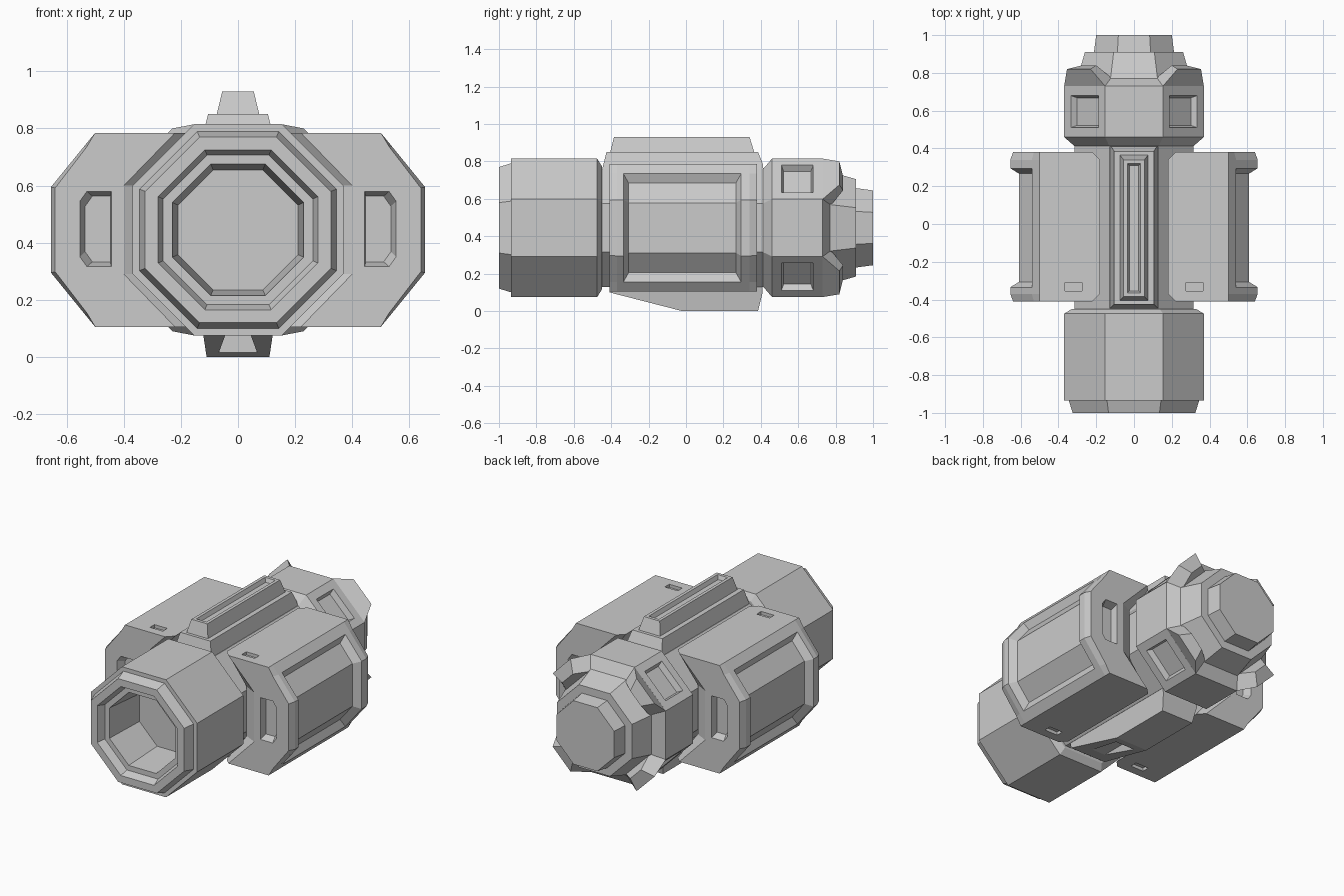
import bpy
import bmesh
import math

cube = bpy.data.objects.get("Cube")
if cube:
    bpy.data.objects.remove(cube, do_unlink=True)

grey = bpy.data.materials.new("plain_grey")
grey.use_nodes = True
GREY = (0.6, 0.6, 0.6, 1)
grey.diffuse_color = GREY
grey.node_tree.nodes["Principled BSDF"].inputs["Base Color"].default_value = GREY

AXIS_Z = 0.445


def loft(sections):
    """Skin a row of matching point loops and cap both ends."""
    bm = bmesh.new()
    loops = [[bm.verts.new(p) for p in s] for s in sections]
    n = len(loops[0])
    for a, b in zip(loops, loops[1:]):
        for j in range(n):
            k = (j + 1) % n
            bm.faces.new((a[j], a[k], b[k], b[j]))
    bm.faces.new(loops[0])
    bm.faces.new(loops[-1])
    bmesh.ops.recalc_face_normals(bm, faces=bm.faces)
    return bm


def finish(name, bm):
    mesh = bpy.data.meshes.new(name)
    bmesh.ops.recalc_face_normals(bm, faces=bm.faces)
    bm.to_mesh(mesh)
    bm.free()
    mesh.materials.append(grey)
    obj = bpy.data.objects.new(name, mesh)
    bpy.context.collection.objects.link(obj)
    return obj


def octagon(y, apothem):
    r = apothem / math.cos(math.pi / 8)
    angles = [math.pi / 8 + i * math.pi / 4 for i in range(8)]
    return [(r * math.cos(a), y, AXIS_Z + r * math.sin(a)) for a in angles]


def tube(rings):
    return loft([octagon(y, r) for y, r in rings])


def rect(z, half_x, y0, y1):
    return [(-half_x, y0, z), (half_x, y0, z), (half_x, y1, z), (-half_x, y1, z)]


def sink(bm, faces, margin, wall, depth):
    """Recess faces one by one, leaving a margin and sloped walls."""
    for thickness, drop in ((margin, 0), (wall, -depth)):
        bmesh.ops.inset_individual(bm, faces=faces, thickness=thickness,
                                   depth=drop, use_even_offset=True)


def cut(obj, cutters):
    """Subtract the cutters, bake the result and discard them."""
    for c in cutters:
        c.hide_render = True
        mod = obj.modifiers.new("cut", 'BOOLEAN')
        mod.operation = 'DIFFERENCE'
        mod.solver = 'EXACT'
        mod.object = c
    deps = bpy.context.evaluated_depsgraph_get()
    baked = bpy.data.meshes.new_from_object(obj.evaluated_get(deps))
    obj.modifiers.clear()
    obj.data = baked
    for c in cutters:
        bpy.data.objects.remove(c, do_unlink=True)


# Front barrel with stepped bore
finish("front_barrel", tube([
    (-0.68, 0.21), (-0.95, 0.23), (-0.95, 0.262), (-1.0, 0.28), (-1.0, 0.325),
    (-0.935, 0.345), (-0.935, 0.37), (-0.475, 0.37), (-0.45, 0.33)]))

# Central core
finish("core", tube([(-0.46, 0.315), (0.42, 0.315)]))

# Rear housing with recessed panels on its diagonal faces
bm = tube([(0.41, 0.312), (0.46, 0.37), (0.73, 0.37), (0.77, 0.30),
           (0.91, 0.26), (0.91, 0.212), (1.0, 0.2)])
diagonals = [f for f in bm.faces
             if 0.55 < f.calc_center_median().y < 0.65
             and abs(f.normal.x) > 0.5 and abs(f.normal.z) > 0.5]
sink(bm, diagonals, 0.05, 0.012, 0.035)
finish("rear_housing", bm)

# Flared fins behind the diagonal faces
for sx, side in ((1, "left"), (-1, "right")):
    for sz, level in ((1, "upper"), (-1, "lower")):
        def fin_loop(y_out, a, b, y_in, c, d):
            pts = [(a, y_out, b), (b, y_out, a), (c, y_in, d), (d, y_in, c)]
            return [(sx * x, y, AXIS_Z + sz * z) for x, y, z in pts]
        finish(f"{level}_{side}_fin", loft([
            fin_loop(0.73, 0.153, 0.37, 0.77, 0.29, 0.115),
            fin_loop(0.82, 0.23, 0.355, 0.84, 0.275, 0.2)]))

# Side pods: half profile above the axis, mirrored below it
BODY = [(0.32, 0.155), (0.18, 0.34), (0.5, 0.34), (0.541, 0.29), (0.655, 0.15)]
END = [(0.40, 0.155), (0.22, 0.34), (0.5, 0.34), (0.53, 0.29), (0.64, 0.147)]
for s, side in ((1, "left"), (-1, "right")):
    def pod_loop(y, half):
        pts = half + [(x, -z) for x, z in reversed(half)]
        return [(s * x, y, AXIS_Z + z) for x, z in pts]
    bm = loft([pod_loop(-0.41, END)]
              + [pod_loop(y, BODY) for y in (-0.37, -0.335, 0.295, 0.34)]
              + [pod_loop(0.38, END)])
    # Long recessed panel wrapping the three outer faces
    panel = [f for f in bm.faces
             if abs(f.calc_center_median().y) < 0.1
             and abs(f.calc_center_median().x) > 0.55]
    bmesh.ops.inset_region(bm, faces=panel, thickness=0.028, depth=-0.045,
                           use_even_offset=True)
    pod = finish(f"{side}_pod", bm)

    # Slots in the pod ends and small vents above and below
    def slot_loop(y, inner, outer, half_z):
        pts = [(inner, -half_z), (outer - 0.025, -half_z), (outer, 0.035 - half_z),
               (outer, half_z - 0.035), (outer - 0.025, half_z), (inner, half_z)]
        return [(s * x, y, 0.448 + z) for x, z in pts]
    cutters = []
    for y_mouth, y_floor in ((-0.42, -0.36), (0.39, 0.33)):
        cutters.append(finish("slot_cutter", loft([
            slot_loop(y_mouth, 0.443, 0.558, 0.135),
            slot_loop(y_floor, 0.447, 0.535, 0.115)])))
    for sz in (1, -1):
        cutters.append(finish("vent_cutter", loft([
            [(x + s * 0.32, y, z) for x, y, z in
             rect(AXIS_Z + sz * h, 0.045, -0.355, -0.31)]
            for h in (0.32, 0.36)])))
    cut(pod, cutters)

# Top rail: sloped base and slotted upper bar
finish("rail_base", loft([rect(0.75, 0.13, -0.45, 0.415),
                          rect(0.79, 0.12, -0.44, 0.41),
                          rect(0.85, 0.105, -0.425, 0.385)]))
bm = loft([rect(0.84, 0.077, -0.408, 0.368), rect(0.93, 0.055, -0.385, 0.34)])
top = [f for f in bm.faces if f.normal.z > 0.9]
sink(bm, top, 0.02, 0.01, 0.025)
finish("rail_bar", bm)

# Keel below, with a pocket in its sloping nose
KEEL = [(-0.41, 0.10), (-0.02, 0.0), (0.385, 0.0), (0.41, 0.10),
        (0.41, 0.16), (-0.41, 0.16)]
keel = finish("keel", loft([[(sx * (0.11 + 0.15 * z), y, z) for y, z in KEEL]
                            for sx in (-1, 1)]))
pocket = finish("pocket_cutter", loft([rect(-0.02, 0.08, -0.45, -0.08),
                                       rect(0.075, 0.045, -0.45, -0.08)]))
cut(keel, [pocket])
